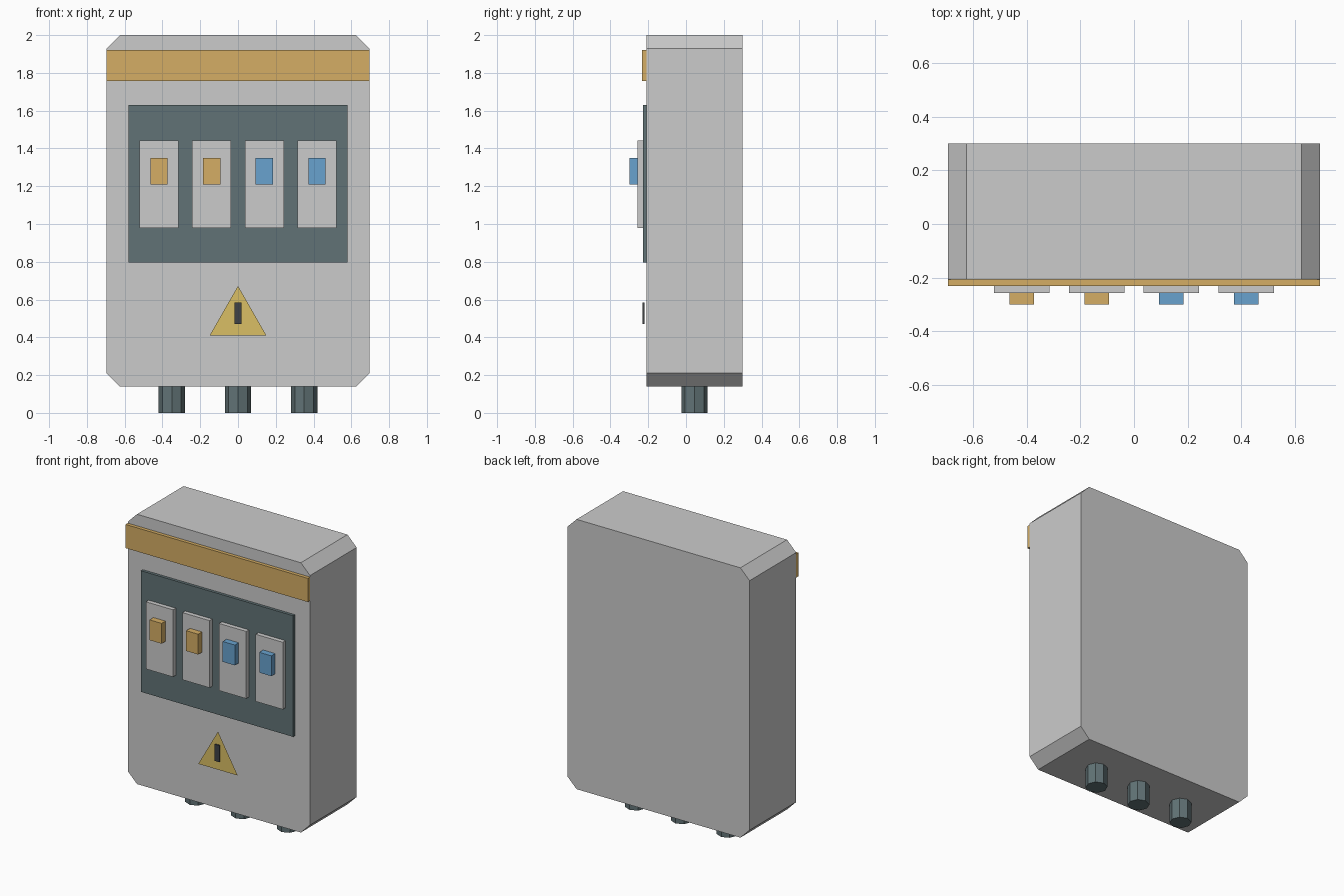
import bpy, bmesh, math

if "Cube" in bpy.data.objects:
    bpy.data.objects.remove(bpy.data.objects["Cube"])


def material(name, rgb):
    m = bpy.data.materials.new(name)
    m.diffuse_color = (*rgb, 1)
    m.use_nodes = True
    m.node_tree.nodes["Principled BSDF"].inputs["Base Color"].default_value = m.diffuse_color
    return m


orange = material("orange", (0.66, 0.42, 0.13))
blue = material("blue", (0.14, 0.36, 0.62))
slate = material("slate", (0.12, 0.17, 0.18))
yellow = material("yellow", (0.70, 0.52, 0.13))
dark = material("dark", (0.05, 0.055, 0.06))


def plate(name, points, front, back=None, mat=None):
    """Front-view (x, z) outline, extruded along y when a back is given."""
    bm = bmesh.new()
    face = bm.faces.new([bm.verts.new((x, front, z)) for x, z in points])
    if back is not None:
        ext = bmesh.ops.extrude_face_region(bm, geom=[face], use_keep_orig=True)
        new = [v for v in ext["geom"] if isinstance(v, bmesh.types.BMVert)]
        bmesh.ops.translate(bm, verts=new, vec=(0, back - front, 0))
        bmesh.ops.recalc_face_normals(bm, faces=bm.faces)
    me = bpy.data.meshes.new(name)
    bm.to_mesh(me)
    bm.free()
    ob = bpy.data.objects.new(name, me)
    bpy.context.collection.objects.link(ob)
    if mat:
        me.materials.append(mat)
    return ob


def box(name, cx, width, z0, z1, front, back, mat=None):
    a, b = cx - width / 2, cx + width / 2
    return plate(name, [(a, z0), (b, z0), (b, z1), (a, z1)], front, back, mat)


# Cabinet body with chamfered corners
W, Z0, Z1, C = 0.695, 0.14, 2.0, 0.07
plate("cabinet_body", [(-W + C, Z0), (W - C, Z0), (W, Z0 + C), (W, Z1 - C),
                       (W - C, Z1), (-W + C, Z1), (-W, Z1 - C), (-W, Z0 + C)],
      -0.208, 0.30)

# Top band and recessed-looking switch panel
box("top_band", 0, 2 * W, 1.757, 1.92, -0.232, -0.208, orange)
box("switch_panel", 0, 1.16, 0.795, 1.63, -0.228, -0.208, slate)

# Row of breakers with toggles
for i, mat in enumerate((orange, orange, blue, blue)):
    x = (i - 1.5) * 0.279
    box(f"breaker_{i + 1}", x, 0.207, 0.98, 1.443, -0.258, -0.226)
    box(f"toggle_{i + 1}", x, 0.092, 1.21, 1.35, -0.30, -0.256, mat)

# Warning sign: flat triangle and its bar
plate("warning_triangle", [(-0.15, 0.41), (0.15, 0.41), (0, 0.672)], -0.218, mat=yellow)
box("warning_bar", 0, 0.036, 0.47, 0.585, -0.229, -0.221, dark)

# Cable glands under the cabinet
for i, x in enumerate((-0.35, 0, 0.35)):
    bpy.ops.mesh.primitive_cylinder_add(vertices=8, radius=0.07, depth=0.14,
                                        location=(x, 0.045, 0.07))
    gland = bpy.context.object
    gland.name = f"cable_gland_{i + 1}"
    gland.data.materials.append(slate)
